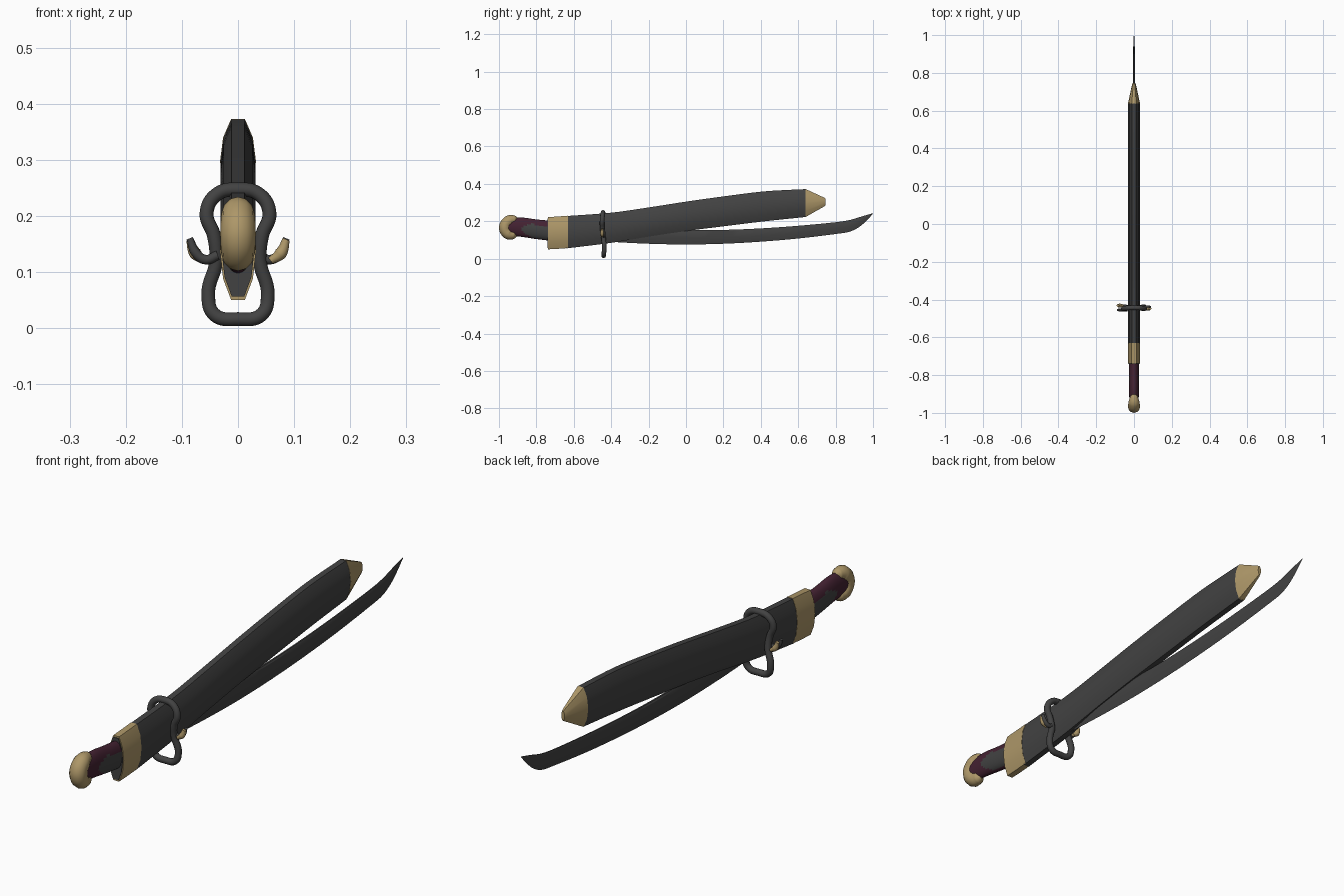
import bpy, bmesh, math

if "Cube" in bpy.data.objects:
    bpy.data.objects.remove(bpy.data.objects["Cube"], do_unlink=True)


def material(name, rgb):
    m = bpy.data.materials.new(name)
    m.use_nodes = True
    m.diffuse_color = (*rgb, 1)
    bsdf = m.node_tree.nodes["Principled BSDF"]
    bsdf.inputs["Base Color"].default_value = (*rgb, 1)
    return m


GREY = material("charcoal", (0.055, 0.055, 0.055))
GOLD = material("old gold", (0.42, 0.31, 0.14))
WINE = material("dark wine", (0.058, 0.016, 0.032))


def smooth(obj, angle=35):
    bpy.ops.object.select_all(action="DESELECT")
    obj.select_set(True)
    bpy.context.view_layer.objects.active = obj
    bpy.ops.object.shade_smooth_by_angle(angle=math.radians(angle))


def spline(stations, n):
    """Catmull-Rom subdivision of the stations, n steps per span."""
    if n == 1:
        return stations
    p = [stations[0]] + stations + [stations[-1]]
    out = []
    for a, b, c, d in zip(p, p[1:], p[2:], p[3:]):
        for k in range(n):
            t = k / n
            out.append([0.5 * (2 * q + (r - o) * t + (2 * o - 5 * q + 4 * r - s) * t * t
                               + (3 * q - o - 3 * r + s) * t ** 3)
                        for o, q, r, s in zip(a, b, c, d)])
    return out + [stations[-1]]


def loft(name, stations, section, mats, n=1, rule=None, angle=35):
    """Stations are (y, bottom, top, half width); section is (width, height) factors."""
    bm = bmesh.new()
    rings = [[bm.verts.new((u * w, y, lo + v * (hi - lo))) for u, v in section]
             for y, lo, hi, w in spline(stations, n)]
    m = len(section)
    for a, b in zip(rings, rings[1:]):
        for i in range(m):
            bm.faces.new((a[i], a[(i + 1) % m], b[(i + 1) % m], b[i]))
    bm.faces.new(rings[0])
    bm.faces.new(rings[-1])
    bmesh.ops.recalc_face_normals(bm, faces=bm.faces)
    if rule:
        for f in bm.faces:
            f.material_index = rule(f)
    me = bpy.data.meshes.new(name)
    bm.to_mesh(me)
    bm.free()
    for mat in mats:
        me.materials.append(mat)
    obj = bpy.data.objects.new(name, me)
    bpy.context.collection.objects.link(obj)
    smooth(obj, angle)
    return obj


def tube(name, points, radius, mat, closed=False, radii=None):
    cu = bpy.data.curves.new(name, "CURVE")
    cu.dimensions = "3D"
    cu.bevel_depth = radius
    cu.bevel_resolution = 4
    cu.resolution_u = 8
    cu.use_fill_caps = True
    sp = cu.splines.new("BEZIER")
    sp.bezier_points.add(len(points) - 1)
    sp.use_cyclic_u = closed
    for i, (bp, co) in enumerate(zip(sp.bezier_points, points)):
        bp.co = co
        bp.handle_left_type = bp.handle_right_type = "AUTO"
        bp.radius = radii[i] if radii else 1
    cu.materials.append(mat)
    obj = bpy.data.objects.new(name, cu)
    bpy.context.collection.objects.link(obj)
    bpy.ops.object.select_all(action="DESELECT")
    obj.select_set(True)
    bpy.context.view_layer.objects.active = obj
    bpy.ops.object.convert(target="MESH")
    smooth(bpy.context.object, 50)


# Cross-sections
half = [(0.38, 0), (0.83, 0.22), (1, 0.5), (0.83, 0.78), (0.38, 1)]
CASE = half + [(-u, v) for u, v in reversed(half)]
OVAL = [(math.cos(t), 0.5 + 0.5 * math.sin(t))
        for t in (2 * math.pi * i / 32 for i in range(32))]
BLADE = [(0, 0), (1, 0.45), (0.8, 0.92), (0.4, 1), (-0.4, 1), (-0.8, 0.92), (-1, 0.45)]

# Scabbard, its throat collar and its tip
loft("scabbard", [(-0.64, 0.055, 0.228, 0.031), (-0.4, 0.085, 0.246, 0.031),
                  (-0.2, 0.118, 0.274, 0.031), (0, 0.148, 0.305, 0.031),
                  (0.2, 0.173, 0.333, 0.031), (0.42, 0.2, 0.36, 0.031),
                  (0.64, 0.223, 0.372, 0.031)], CASE, [GREY], n=5)
loft("throat_collar", [(-0.738, 0.05, 0.222, 0.032), (-0.68, 0.053, 0.226, 0.032),
                       (-0.63, 0.057, 0.23, 0.032)], CASE, [GOLD])
loft("throat_mouth", [(-0.741, 0.056, 0.216, 0.029), (-0.73, 0.056, 0.216, 0.029)],
     CASE, [GREY])
loft("scabbard_tip", [(0.638, 0.222, 0.373, 0.032), (0.74, 0.28, 0.326, 0.01),
                      (0.746, 0.285, 0.321, 0.007)], CASE, [GOLD])

# Blade with upswept point
loft("blade", [(-0.72, 0.11, 0.195, 0.008), (-0.4, 0.09, 0.17, 0.008),
               (-0.2, 0.08, 0.16, 0.008), (0, 0.076, 0.155, 0.008),
               (0.2, 0.08, 0.154, 0.008), (0.4, 0.091, 0.162, 0.007),
               (0.6, 0.108, 0.176, 0.006), (0.8, 0.132, 0.195, 0.005),
               (0.88, 0.146, 0.208, 0.005), (0.94, 0.18, 0.226, 0.004),
               (1.0, 0.24, 0.243, 0.001)], BLADE, [GREY], n=4, angle=25)


# Grip with tapering side inlays
def inlay(face):
    c = face.calc_center_median()
    t = (c.y + 0.875) / 0.135
    if t < 0 or abs(c.x) < 0.008:
        return 0
    middle = 0.158 - 0.022 * t
    reach = 0.036 * min(1, 0.35 + 2 * t)
    return 1 if abs(c.z - middle) < reach else 0


loft("grip", [(-0.96, 0.125, 0.215, 0.024), (-0.88, 0.117, 0.22, 0.026),
              (-0.8, 0.105, 0.21, 0.027), (-0.725, 0.096, 0.203, 0.027)],
     OVAL, [WINE, GREY], n=8, rule=inlay)

# Pommel hooked over the end of the grip
tube("pommel", [(0, -0.902, 0.212), (0, -0.915, 0.211), (0, -0.945, 0.203),
                (0, -0.968, 0.168), (0, -0.95, 0.133), (0, -0.92, 0.127),
                (0, -0.905, 0.126)],
     0.03, GOLD, radii=[0.3, 0.7, 1, 1.06, 1, 0.75, 0.3])

# Hanging cord looped around the scabbard
Y = -0.443
side = [(0.038, 0.238), (0.056, 0.205), (0.043, 0.165), (0.039, 0.12),
        (0.053, 0.06), (0.042, 0.024)]
loop = [(0, 0.247)] + side + [(0, 0.016)] + [(-x, z) for x, z in reversed(side)]
tube("hanging_cord", [(x, Y + 0.006 * math.sin(25 * z), z) for x, z in loop],
     0.0125, GREY, closed=True)

# Knotted cord ends with gilt tips
for label, s in (("left", 1), ("right", -1)):
    path = [(0.036, 0.13), (0.058, 0.122), (0.076, 0.135), (0.086, 0.16)]
    tube(label + "_cord_end", [(s * x, Y - 0.004 + s * 0.008, z) for x, z in path],
         0.0085, GREY, radii=[1, 1, 1, 0.7])
    tube(label + "_gilt_tip", [(s * x, Y + 0.003 - s * 0.008, z - 0.002)
                               for x, z in path[1:]],
         0.011, GOLD, radii=[0.6, 1, 0.6])
